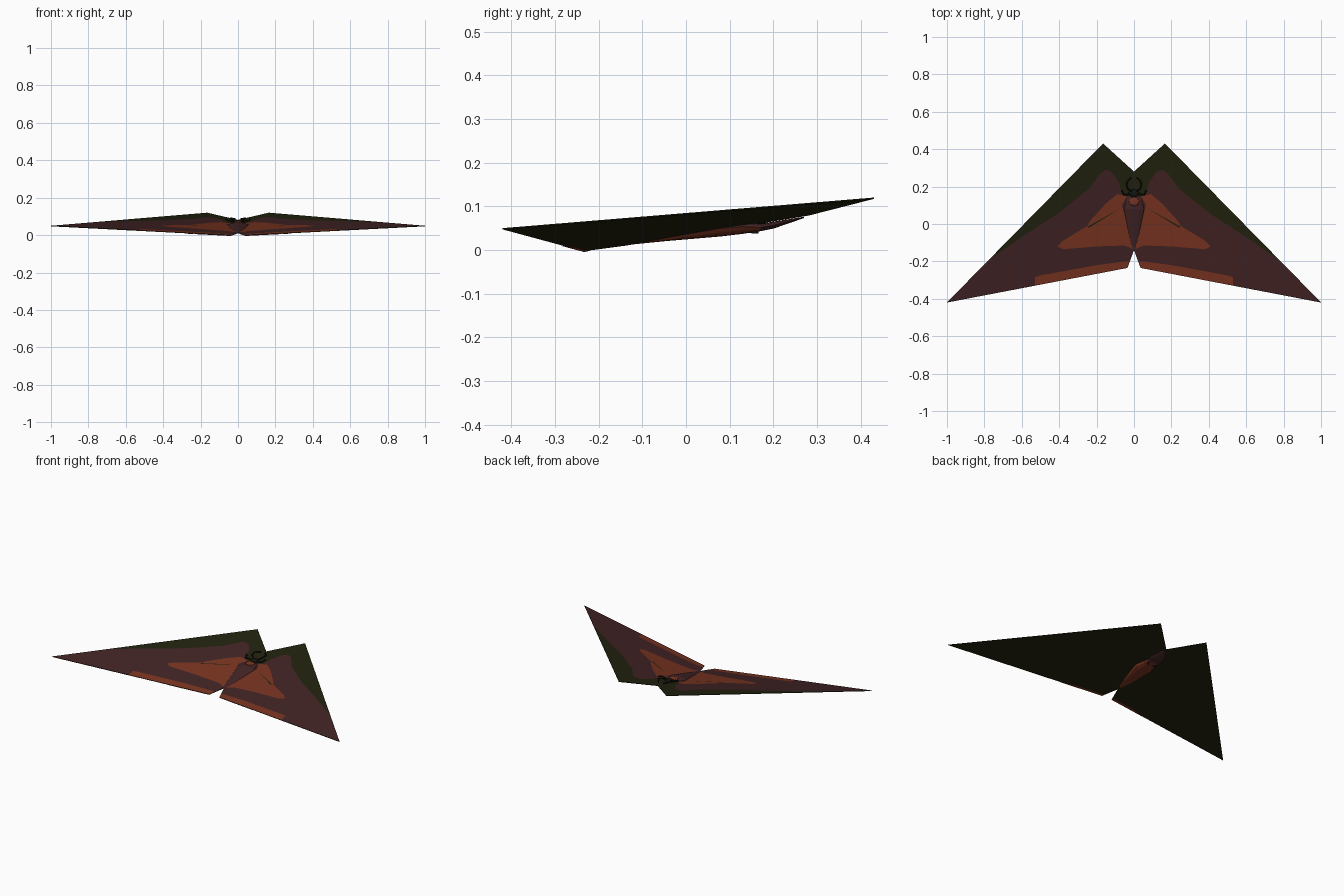
import bpy
import bmesh
from math import cos, sin, pi
from mathutils import Vector

cube = bpy.data.objects.get("Cube")
if cube:
    bpy.data.objects.remove(cube, do_unlink=True)


def make_material(name, colour):
    mat = bpy.data.materials.new(name)
    mat.use_nodes = True
    mat.diffuse_color = (*colour, 1)
    mat.node_tree.nodes["Principled BSDF"].inputs["Base Color"].default_value = (*colour, 1)
    return mat


ORANGE = make_material("rust orange", (.19, .034, .015))
MAUVE = make_material("dusky mauve", (.054, .017, .018))
OLIVE = make_material("dark olive", (.0165, .0165, .005))
BLACK = make_material("near black", (.007, .007, .004))


def add_object(name, bm, materials):
    mesh = bpy.data.meshes.new(name)
    bm.to_mesh(mesh)
    bm.free()
    obj = bpy.data.objects.new(name, mesh)
    bpy.context.collection.objects.link(obj)
    for mat in materials:
        mesh.materials.append(mat)
    return obj


def mirror(obj):
    mod = obj.modifiers.new("Mirror", 'MIRROR')
    mod.use_mirror_merge = False


def wing_height(x, y):
    """Tilted plane on which each wing lies."""
    return .0357 + .0833 * x + .1642 * y


def inside(x, y, outline):
    hit = False
    for (ax, ay), (bx, by) in zip(outline, outline[1:] + outline[:1]):
        if (ay > y) != (by > y) and x < ax + (y - ay) * (bx - ax) / (by - ay):
            hit = not hit
    return hit


def flat_panel(outline, lift=0.0):
    bm = bmesh.new()
    bm.faces.new([bm.verts.new((x, y, wing_height(x, y) + lift)) for x, y in outline])
    bmesh.ops.recalc_face_normals(bm, faces=bm.faces)
    for face in bm.faces:
        if face.normal.z < 0:
            face.normal_flip()
    return bm


# Wing outline and the coloured zones painted over it, later ones on top
wing = [(0, .28), (0, -.14), (.035, -.235), (1, -.42), (.165, .43)]
field = [(-.01, .13), (.06, .15), (.08, .22), (.12, .28), (.15, .29), (.18, .27),
         (.24, .19), (.4, .06), (.6, -.07), (.8, -.21), (1.1, -.45), (0, -.5)]
hind_patch = [(.04, .15), (.09, .16), (.15, .11), (.24, .01), (.25, -.01), (.38, -.09),
              (.41, -.12), (.38, -.135), (.2, -.12), (.05, -.115), (-.01, -.14), (-.01, .08)]
rim_patch = [(.02, -.2), (.05, -.2), (.2, -.22), (.5, -.275), (.53, -.285), (.53, -.36), (.02, -.3)]
body_patch = [(-.01, -.14), (.008, -.13), (.03, 0), (.065, .1), (.04, .145), (-.01, .145)]
vein = [(.07, .085), (.25, -.015), (.24, -.02)]
zones = [(field, 1), (hind_patch, 0), (rim_patch, 0), (body_patch, 1), (vein, 2)]

# Wings: cut along every zone edge, then colour each piece by its zone
bm = flat_panel(wing)
for outline, _ in zones:
    for (ax, ay), (bx, by) in zip(outline, outline[1:] + outline[:1]):
        bmesh.ops.bisect_plane(bm, geom=bm.verts[:] + bm.edges[:] + bm.faces[:], dist=1e-5,
                               plane_co=(ax, ay, 0), plane_no=(by - ay, ax - bx, 0))
for face in bm.faces:
    centre = face.calc_center_median()
    face.material_index = 2
    for outline, index in zones:
        if inside(centre.x, centre.y, outline):
            face.material_index = index
wings = add_object("wings", bm, [ORANGE, MAUVE, OLIVE])
# The underside and rim of the thin sheet are all olive
skin = wings.modifiers.new("Thickness", 'SOLIDIFY')
skin.thickness = .003
skin.offset = -1
skin.material_offset = 2
skin.material_offset_rim = 2
mirror(wings)

# Narrow rust border under the inner trailing edge
under = [(.035, -.233), (.04, -.22), (.2, -.25), (.3, -.284)]
mirror(add_object("under_wing_border", flat_panel(under, -.005), [ORANGE]))

# Body: tapered loft of oval sections (y, half width, top, bottom)
sections = [(-.14, .004, .014, .011), (-.05, .03, .035, .02), (.08, .058, .068, .031),
            (.13, .045, .07, .037), (.17, .04, .06, .043), (.2, .045, .065, .049),
            (.27, .01, .076, .073)]
SIDES = 12
bm = bmesh.new()
rings = []
for y, width, top, bottom in sections:
    mid, half = (top + bottom) / 2, (top - bottom) / 2
    rings.append([bm.verts.new((width * cos(2 * pi * i / SIDES), y,
                                mid + half * sin(2 * pi * i / SIDES))) for i in range(SIDES)])
for a, b in zip(rings, rings[1:]):
    for i in range(SIDES):
        j = (i + 1) % SIDES
        bm.faces.new((a[i], a[j], b[j], b[i]))
bm.faces.new(rings[0])
bm.faces.new(rings[-1])
bmesh.ops.recalc_face_normals(bm, faces=bm.faces)
for face in bm.faces:
    below = face.normal.z < 0 and face.calc_center_median().y < .18
    face.material_index = 0 if below else 1
add_object("body", bm, [ORANGE, MAUVE])

# Collar spot behind the head, and the head itself
for name, place, size, mat in [("collar_spot", (0, .12, .068), (.028, .024, .008), ORANGE),
                               ("head", (0, .165, .068), (.03, .022, .012), BLACK)]:
    bm = bmesh.new()
    bmesh.ops.create_icosphere(bm, subdivisions=2, radius=1)
    bmesh.ops.scale(bm, vec=size, verts=bm.verts)
    bmesh.ops.translate(bm, vec=place, verts=bm.verts)
    add_object(name, bm, [mat])


def thin_limb(name, points, radius):
    curve = bpy.data.curves.new(name, 'CURVE')
    curve.dimensions = '3D'
    curve.bevel_depth = radius
    curve.bevel_resolution = 1
    curve.use_fill_caps = True
    spline = curve.splines.new('POLY')
    spline.points.add(len(points) - 1)
    for point, co in zip(spline.points, points):
        point.co = (*co, 1)
    obj = bpy.data.objects.new(name, curve)
    bpy.context.collection.objects.link(obj)
    curve.materials.append(BLACK)


# Antennae and short legs, one of each per side
for side, label in ((1, "left"), (-1, "right")):
    thin_limb(label + "_antenna", [(side * .01, .17, .072), (side * .035, .19, .085),
                                   (side * .04, .22, .09), (side * .015, .25, .088)], .004)
    thin_limb(label + "_front_leg", [(side * .02, .16, .072), (side * .055, .155, .078),
                                     (side * .065, .18, .085)], .004)
    thin_limb(label + "_lower_leg", [(side * .01, .14, .042), (side * .025, .15, .041),
                                     (side * .03, .165, .04)], .003)
